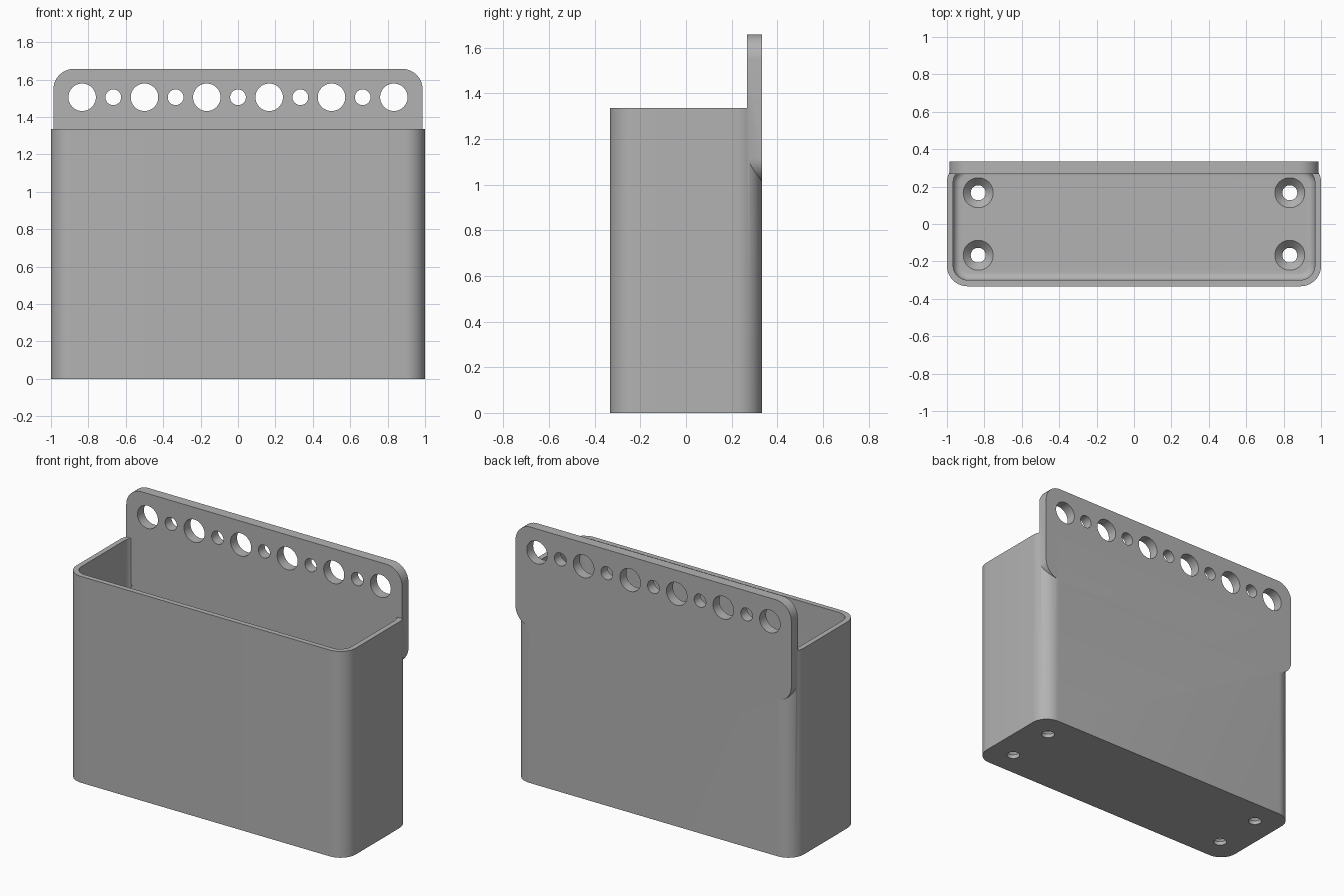
import bpy, bmesh
from math import sin, cos, pi

if "Cube" in bpy.data.objects:
    bpy.data.objects.remove(bpy.data.objects["Cube"], do_unlink=True)

grey = bpy.data.materials.new("plain grey")
grey.use_nodes = True
colour = (0.448, 0.448, 0.448, 1)
grey.diffuse_color = colour
grey.node_tree.nodes["Principled BSDF"].inputs["Base Color"].default_value = colour


def rounded_rect(hx, hy, r, steps=12):
    """Outline of a rounded rectangle around the origin, counter-clockwise."""
    pts = []
    for i, (sx, sy) in enumerate([(1, 1), (-1, 1), (-1, -1), (1, -1)]):
        for k in range(steps + 1):
            a = (i + k / steps) * pi / 2
            pts.append((sx * (hx - r) + r * cos(a), sy * (hy - r) + r * sin(a)))
    return pts


def circle(r, steps=48):
    return [(r * cos(2 * pi * k / steps), r * sin(2 * pi * k / steps)) for k in range(steps)]


def loft(bm, rings):
    """Closed solid through rings of equal point count."""
    loops = [[bm.verts.new(p) for p in ring] for ring in rings]
    for a, b in zip(loops, loops[1:]):
        for i in range(len(a)):
            j = (i + 1) % len(a)
            bm.faces.new((a[i], a[j], b[j], b[i]))
    bm.faces.new(loops[0][::-1])
    bm.faces.new(loops[-1])


def solid(name, lofts):
    bm = bmesh.new()
    for rings in lofts:
        loft(bm, rings)
    bmesh.ops.recalc_face_normals(bm, faces=bm.faces)
    mesh = bpy.data.meshes.new(name)
    bm.to_mesh(mesh)
    bm.free()
    mesh.materials.append(grey)
    obj = bpy.data.objects.new(name, mesh)
    bpy.context.scene.collection.objects.link(obj)
    return obj


def at_z(pts, z, cx=0, cy=0):
    return [(cx + x, cy + y, z) for x, y in pts]


def at_y(pts, y, cx=0, cz=0):
    return [(cx + x, y, cz + z) for x, z in pts]


def combine(target, tool, operation):
    mod = target.modifiers.new(operation.lower(), "BOOLEAN")
    mod.operation, mod.solver, mod.object = operation, "EXACT", tool
    bpy.context.view_layer.objects.active = target
    bpy.ops.object.modifier_apply(modifier=mod.name)
    bpy.data.objects.remove(tool, do_unlink=True)


HX, HY, TOP = 1.0, 0.333, 1.335
WALL, FLOOR, FILLET = 0.033, 0.067, 0.04
PLATE_FRONT, PLATE_LOW, PLATE_HIGH = 0.267, 1.01, 1.657

# Outer body with rounded upright corners
outline = rounded_rect(HX, HY, 0.11)
holder = solid("holder", [[at_z(outline, 0), at_z(outline, TOP)]])

# Cavity with a filleted floor edge
rings = []
for k in range(9):
    a = k / 8 * pi / 2
    inset = WALL + FILLET * (1 - sin(a))
    ring = rounded_rect(HX - inset, HY - inset, 0.113 - inset)
    rings.append(at_z(ring, FLOOR + FILLET * (1 - cos(a))))
rings.append(at_z(rounded_rect(HX - WALL, HY - WALL, 0.08), TOP + 0.1))
combine(holder, solid("cavity_cutter", [rings]), "DIFFERENCE")

# Hanging plate, flush with the back
plate = rounded_rect(0.987, (PLATE_HIGH - PLATE_LOW) / 2, 0.11)
mid = (PLATE_HIGH + PLATE_LOW) / 2
combine(holder, solid("hanging_plate", [[at_y(plate, PLATE_FRONT, 0, mid), at_y(plate, HY, 0, mid)]]), "UNION")

# Sloped support below the plate on the inner wall
slope = [(PLATE_FRONT, PLATE_LOW + 0.02), (PLATE_FRONT, PLATE_LOW),
         (0.305, PLATE_LOW - 0.038), (0.305, PLATE_LOW + 0.02)]
combine(holder, solid("plate_support", [[[(x, y, z) for y, z in slope] for x in (-0.955, 0.955)]]), "UNION")

# Alternating large and small holes in the plate
holes = []
for i in range(-5, 6):
    ring = circle(0.0735 if i % 2 else 0.042)
    holes.append([at_y(ring, y, i / 6, 1.505) for y in (0.2, 0.4)])
combine(holder, solid("plate_hole_cutter", holes), "DIFFERENCE")

# Countersunk screw holes in the floor
screws = []
for cx in (-0.833, 0.833):
    for cy in (-0.167, 0.167):
        screws.append([at_z(circle(r), z, cx, cy) for r, z in
                       ((0.04, -0.05), (0.04, 0.025), (0.08, FLOOR), (0.08, FLOOR + 0.05))])
combine(holder, solid("screw_hole_cutter", screws), "DIFFERENCE")

# Smooth rounded corners, crisp edges
bpy.ops.object.select_all(action="DESELECT")
holder.select_set(True)
bpy.context.view_layer.objects.active = holder
bpy.ops.object.shade_smooth_by_angle(angle=pi / 6)
